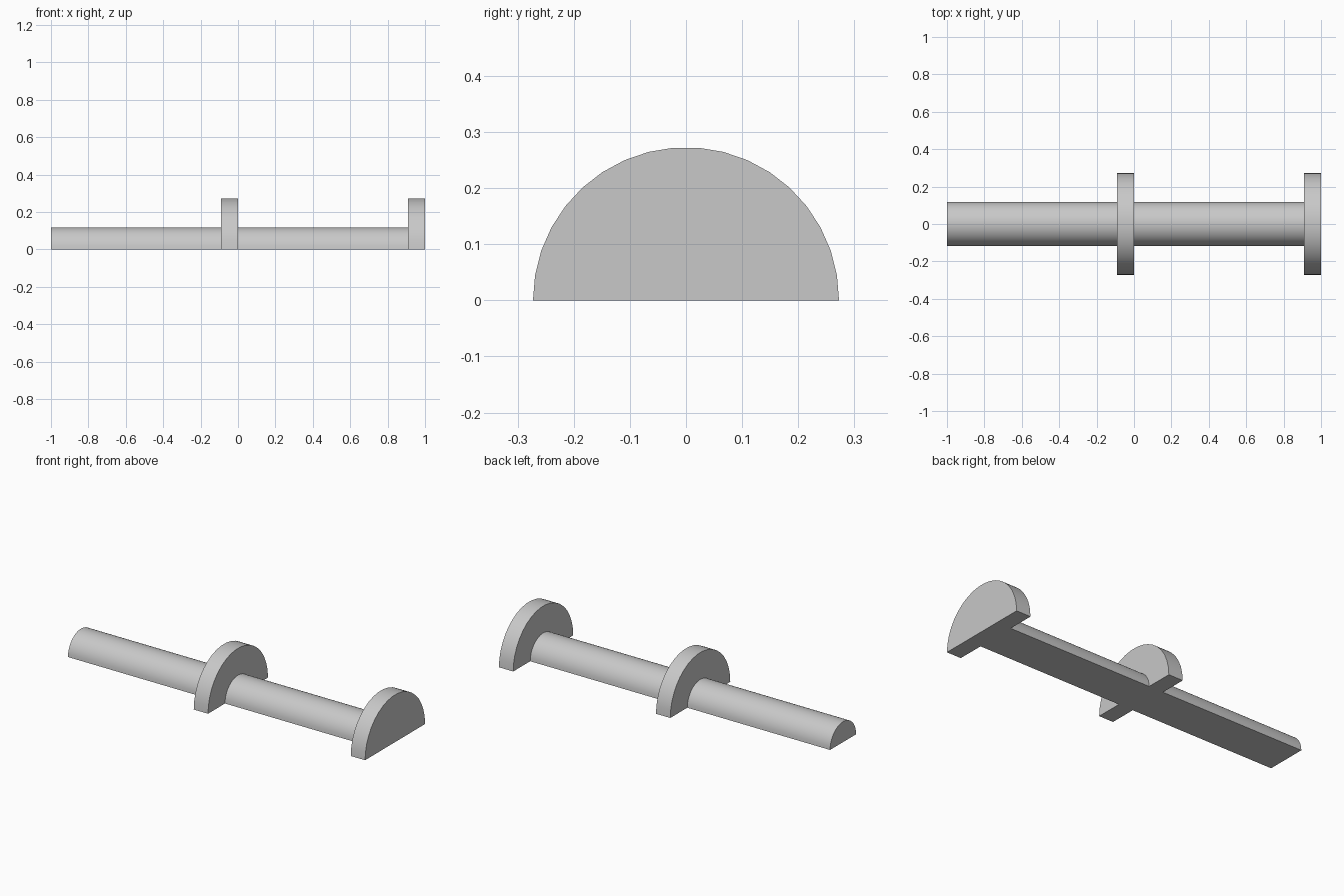
import bpy
import bmesh
from math import cos, sin, pi, radians

cube = bpy.data.objects.get("Cube")
if cube:
    bpy.data.objects.remove(cube, do_unlink=True)

UNIT = 1 / 11
SEGMENTS = 19

grey = bpy.data.materials.new("light_grey")
grey.use_nodes = True
colour = (0.58, 0.58, 0.58, 1)
grey.diffuse_color = colour
grey.node_tree.nodes["Principled BSDF"].inputs["Base Color"].default_value = colour


def half_cylinder(name, x_start, x_end, radius):
    """Half-round solid lying flat on the ground along x."""
    bm = bmesh.new()
    angles = [pi * i / SEGMENTS for i in range(SEGMENTS + 1)]
    profile = [bm.verts.new((x_start, radius * cos(a), radius * sin(a))) for a in angles]
    cap = bm.faces.new(profile)
    result = bmesh.ops.extrude_face_region(bm, geom=[cap], use_keep_orig=True)
    moved = [v for v in result["geom"] if isinstance(v, bmesh.types.BMVert)]
    bmesh.ops.translate(bm, verts=moved, vec=(x_end - x_start, 0, 0))
    bmesh.ops.recalc_face_normals(bm, faces=bm.faces)
    mesh = bpy.data.meshes.new(name)
    bm.to_mesh(mesh)
    bm.free()
    mesh.materials.append(grey)
    obj = bpy.data.objects.new(name, mesh)
    bpy.context.collection.objects.link(obj)
    bpy.ops.object.select_all(action="DESELECT")
    obj.select_set(True)
    bpy.context.view_layer.objects.active = obj
    bpy.ops.object.shade_smooth_by_angle(angle=radians(30))


# Each half of the bar is a slim shaft ending in a wide collar
for side, x_end in (("right", 0), ("left", 1)):
    x_collar = x_end - UNIT
    half_cylinder(f"{side}_shaft", x_end - 1, x_collar, 1.3 * UNIT)
    half_cylinder(f"{side}_collar", x_collar, x_end, 3 * UNIT)
